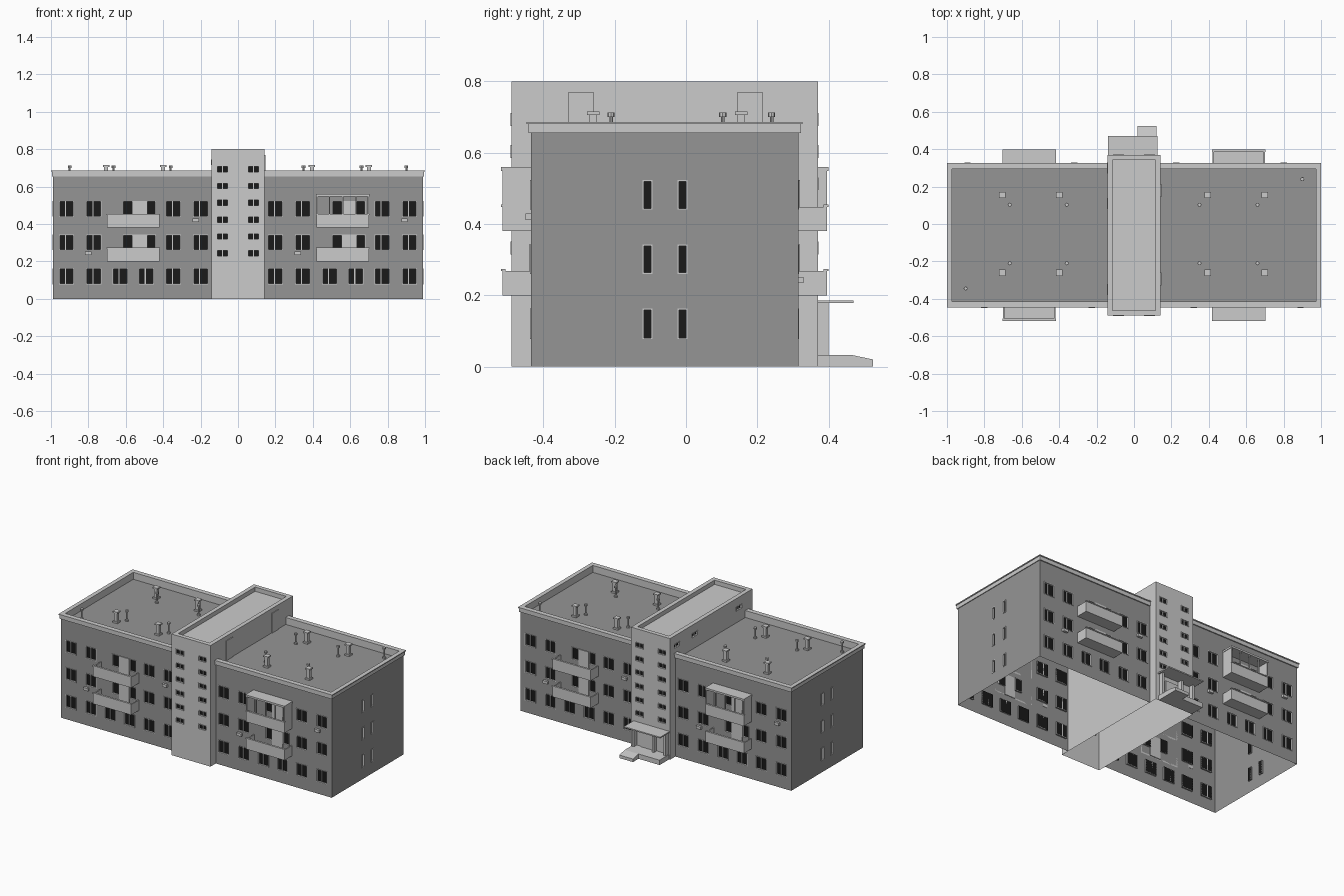
import bpy, bmesh, math
from mathutils import Matrix

if "Cube" in bpy.data.objects:
    bpy.data.objects.remove(bpy.data.objects["Cube"])

T = lambda x, y, z: Matrix.Translation((x, y, z))
RZ = lambda a: Matrix.Rotation(math.radians(a), 4, 'Z')
HALF_TURN = T(0, -0.12, 0) @ RZ(180)      # back repeats the front, turned round
I = Matrix.Identity(4)

glass = bpy.data.materials.new("dark_glass")
glass.diffuse_color = (0.01, 0.01, 0.01, 1)
glass.use_nodes = True
glass.node_tree.nodes["Principled BSDF"].inputs["Base Color"].default_value = glass.diffuse_color
plain = bpy.data.materials.new("plain_wall")
plain.diffuse_color = (0.3, 0.3, 0.3, 1)
plain.use_nodes = True
plain.node_tree.nodes["Principled BSDF"].inputs["Base Color"].default_value = plain.diffuse_color
light = bpy.data.materials.new("light_trim")
light.diffuse_color = (0.55, 0.55, 0.55, 1)
light.use_nodes = True
light.node_tree.nodes["Principled BSDF"].inputs["Base Color"].default_value = light.diffuse_color


def finish(name, bm, mats, M=I):
    me = bpy.data.meshes.new(name)
    bm.transform(M)
    bm.to_mesh(me)
    bm.free()
    for m in mats:
        me.materials.append(m)
    ob = bpy.data.objects.new(name, me)
    bpy.context.collection.objects.link(ob)
    return ob


def add_box(bm, x0, x1, y0, y1, z0, z1):
    mat = T((x0 + x1) / 2, (y0 + y1) / 2, (z0 + z1) / 2) @ Matrix.Diagonal((x1 - x0, y1 - y0, z1 - z0, 1))
    bmesh.ops.create_cube(bm, size=1, matrix=mat)


def boxes(name, items, M=I, mat=light):
    bm = bmesh.new()
    for b in items:
        add_box(bm, *b)
    return finish(name, bm, [mat], M)


def ring(x0, x1, y0, y1, z0, z1, t):
    return [(x0, x1, y0, y0 + t, z0, z1), (x0, x1, y1 - t, y1, z0, z1),
            (x0, x0 + t, y0 + t, y1 - t, z0, z1), (x1 - t, x1, y0 + t, y1 - t, z0, z1)]


def wall(name, M, u0, u1, z1, wins, mat=plain, depth=0.01):
    """Single-skin wall on local y=0 facing -y, with recessed dark windows and frames."""
    bm, fr = bmesh.new(), bmesh.new()

    def quad(pts, idx=0):
        bm.faces.new([bm.verts.new(p) for p in pts]).material_index = idx
    us = sorted({u0, u1} | {w[0] for w in wins} | {w[1] for w in wins})
    zs = sorted({0, z1} | {w[2] for w in wins} | {w[3] for w in wins})
    for a, b in zip(us, us[1:]):
        for c, d in zip(zs, zs[1:]):
            u, z = (a + b) / 2, (c + d) / 2
            if not any(w[0] < u < w[1] and w[2] < z < w[3] for w in wins):
                quad([(a, 0, c), (b, 0, c), (b, 0, d), (a, 0, d)])
    f, g = 0.004, -0.002
    for a, b, c, d, bars in wins:
        e = depth
        quad([(a, e, c), (b, e, c), (b, e, d), (a, e, d)], 1)
        quad([(a, 0, c), (a, 0, d), (a, e, d), (a, e, c)])
        quad([(b, 0, d), (b, 0, c), (b, e, c), (b, e, d)])
        quad([(a, 0, c), (a, e, c), (b, e, c), (b, 0, c)])
        quad([(a, 0, d), (b, 0, d), (b, e, d), (a, e, d)])
        for x0, x1, y0, y1 in ((a, a + f, c, d), (b - f, b, c, d), (a + f, b - f, c, c + f), (a + f, b - f, d - f, d)):
            add_box(fr, x0, x1, g, e, y0, y1)
        for t in bars:                     # upright bars
            x = a + (b - a) * t
            add_box(fr, x - 0.003, x + 0.003, 0.003, e, c + f, d - f)
    bmesh.ops.remove_doubles(bm, verts=bm.verts, dist=1e-5)
    finish(name, bm, [mat, glass], M)
    if wins:
        finish(name + "_frames", fr, [light], M)
    else:
        fr.free()


FLOORS = [(0.077, 0.163), (0.26, 0.343), (0.44, 0.523)]
COLS = [0.20, 0.345, 0.49, 0.63, 0.77, 0.917]


def balcony(name, M, cx, z, closed):
    """Slab with thin parapet; closed ones get side panels, posts and a roof."""
    x0, x1, y0, y1, h = cx - 0.14, cx + 0.14, -0.515, -0.435, z + 0.068
    t = 0.007
    b = [(x0, x1, y0, y1, z, z + 0.01), (x0, x1, y0, y0 + t, z + 0.01, h),
         (x0, x0 + t, y0 + t, y1, z + 0.01, h), (x1 - t, x1, y0 + t, y1, z + 0.01, h),
         (x0 - 0.003, x1 + 0.003, y0 - 0.004, y0 + 0.009, h, h + 0.006)]
    if closed:
        top = z + 0.18
        b += [(x0 - 0.003, x1 + 0.003, y0 - 0.004, y1, top - 0.012, top),
              (x0, x0 + t, y0, y1, h, top - 0.012), (x1 - t, x1, y0, y1, h, top - 0.012)]
        b += [(x0 + 0.28 * k / 4 - 0.003, x0 + 0.28 * k / 4 + 0.003, y0, y0 + t, h, top - 0.012) for k in (1, 2, 3)]
    boxes(name, b, M)


for side, M in (("front", I), ("back", HALF_TURN)):
    F = M @ T(0, -0.435, 0)
    # wing walls with three floors of windows
    for s, wing in ((-1, "left"), (1, "right")):
        wins = []
        off = 0.56 * s + 0.0325            # middle of balcony window group
        for k, (a, b) in enumerate(FLOORS):
            for c in COLS:
                if k and c in (0.49, 0.63):
                    continue
                wins.append((s * c - 0.04, s * c + 0.04, a, b, (0.43,)))
            if k:
                wins += [(off - 0.088, off - 0.036, a, b, ()), (off + 0.04, off + 0.088, a, b, ())]
        u = sorted((0.1425 * s, 0.99 * s))
        wall(f"{side}_{wing}_wall", F, u[0], u[1], 0.66, wins)
        # balcony doors and balconies
        boxes(f"{side}_{wing}_balcony_doors",
              [(off - 0.036, off + 0.04, -0.44, -0.43, z, z + 0.138) for z in (0.205, 0.385)], M)
        for k, z in enumerate((0.2, 0.38)):
            balcony(f"{side}_{wing}_balcony_{k + 1}", M, 0.56 * s, z, s > 0 and k == 1)
    # cooling units
    boxes(f"{side}_cooling_units", [(x - 0.017, x + 0.017, -0.45, -0.433, z - 0.009, z + 0.009)
          for x, z in ((-0.80, 0.243), (-0.225, 0.42), (0.32, 0.243), (0.89, 0.42))], M)
    # end wall
    wall(f"{side}_end_wall", M @ T(0.99, 0, 0) @ RZ(90), -0.435, 0.315, 0.66,
         [(y, y + 0.028, a, b, ()) for y in (-0.122, -0.024) for a, b in FLOORS])
    # tower face with stair windows
    rows = [0.225 + 0.09 * k for k in range(6)]
    wall(f"tower_{side}_wall", M @ T(0, -0.49, 0), -0.1425, 0.1425, 0.77,
         [(x - 0.03, x + 0.03, z, z + 0.036, (0.5,)) for x in (-0.083, 0.083) for z in rows], light)

# tower sides
wall("tower_right_wall", T(0.1425, 0, 0) @ RZ(90), -0.49, 0.37, 0.77, [], light)
wall("tower_left_wall", T(-0.1425, 0, 0) @ RZ(-90), -0.37, 0.49, 0.77,
     [(u - 0.03, u + 0.03, 0.715, 0.745, (0.5,)) for u in (-0.30, -0.11, 0.35)], light)
boxes("tower_roof_doors", [(0.14, 0.147, y, y + 0.07, 0.64, 0.77) for y in (-0.33, 0.145)])
boxes("tower_parapet", ring(-0.1425, 0.1425, -0.49, 0.37, 0.77, 0.80, 0.028))
boxes("tower_roof", [(-0.14, 0.14, -0.487, 0.367, 0.765, 0.772)])

# wing roofs and cornices, stopping at the tower
for s, wing in ((-1, "left"), (1, "right")):
    def strip(a, b, *r):
        x = sorted((a * s, b * s))
        return (x[0], x[1], *r)
    t = 0.1425
    boxes(f"{wing}_roof", [strip(t, 0.985, -0.43, 0.31, 0.635, 0.64)], I, plain)
    boxes(f"{wing}_cornice", [
        strip(t, 0.995, -0.442, -0.415, 0.655, 0.68), strip(t, 0.995, 0.295, 0.322, 0.655, 0.68),
        strip(0.972, 0.995, -0.415, 0.295, 0.655, 0.68),
        strip(t, 1.0, -0.447, -0.415, 0.68, 0.686), strip(t, 1.0, 0.295, 0.327, 0.68, 0.686),
        strip(0.972, 1.0, -0.415, 0.295, 0.68, 0.686),
        strip(t, 0.988, -0.433, -0.415, 0.64, 0.655), strip(t, 0.988, 0.295, 0.313, 0.64, 0.655),
        strip(0.972, 0.988, -0.415, 0.295, 0.64, 0.655)])

# square roof chimneys with caps
ch = []
for x in (-0.705, -0.40, 0.395, 0.70):
    for y in (-0.26, 0.155):
        ch += [(x - 0.011, x + 0.011, y - 0.011, y + 0.011, 0.64, 0.706),
               (x - 0.017, x + 0.017, y - 0.017, y + 0.017, 0.706, 0.715),
               (x - 0.017, x + 0.017, y - 0.017, y + 0.017, 0.64, 0.65)]
boxes("roof_chimneys", ch)

# round vent pipes with caps
bm = bmesh.new()
spots = [(x, y) for x in (-0.665, -0.36, 0.35, 0.66) for y in (-0.21, 0.103)] + [(0.90, 0.24), (-0.90, -0.345)]
for x, y in spots:
    for r, z0, z1 in ((0.005, 0.64, 0.70), (0.010, 0.70, 0.712), (0.011, 0.64, 0.65)):
        bmesh.ops.create_cone(bm, cap_ends=True, segments=8, radius1=r, radius2=r,
                              depth=z1 - z0, matrix=T(x, y, (z0 + z1) / 2))
finish("vent_pipes", bm, [light])

# back entrance: landing, side walls, canopy, door
boxes("entrance_landing", [(-0.135, 0.12, 0.37, 0.468, 0, 0.032)])
boxes("entrance_side_walls", [(-0.13, -0.115, 0.37, 0.40, 0.032, 0.178), (0.10, 0.115, 0.37, 0.40, 0.032, 0.178),
                              (-0.045, -0.03, 0.37, 0.40, 0.032, 0.178)])
boxes("entrance_canopy", [(-0.14, 0.125, 0.36, 0.47, 0.178, 0.186)])
boxes("entrance_door", [(-0.025, 0.07, 0.368, 0.376, 0.032, 0.15)])
bm = bmesh.new()
ends = [[bm.verts.new((x, y, z)) for y, z in ((0.468, 0), (0.525, 0), (0.525, 0.02), (0.468, 0.032))] for x in (0.02, 0.12)]
bm.faces.new(ends[0])
bm.faces.new(ends[1][::-1])
for i in range(4):
    j = (i + 1) % 4
    bm.faces.new((ends[0][i], ends[1][i], ends[1][j], ends[0][j]))
bmesh.ops.recalc_face_normals(bm, faces=bm.faces)
finish("entrance_ramp", bm, [light])
